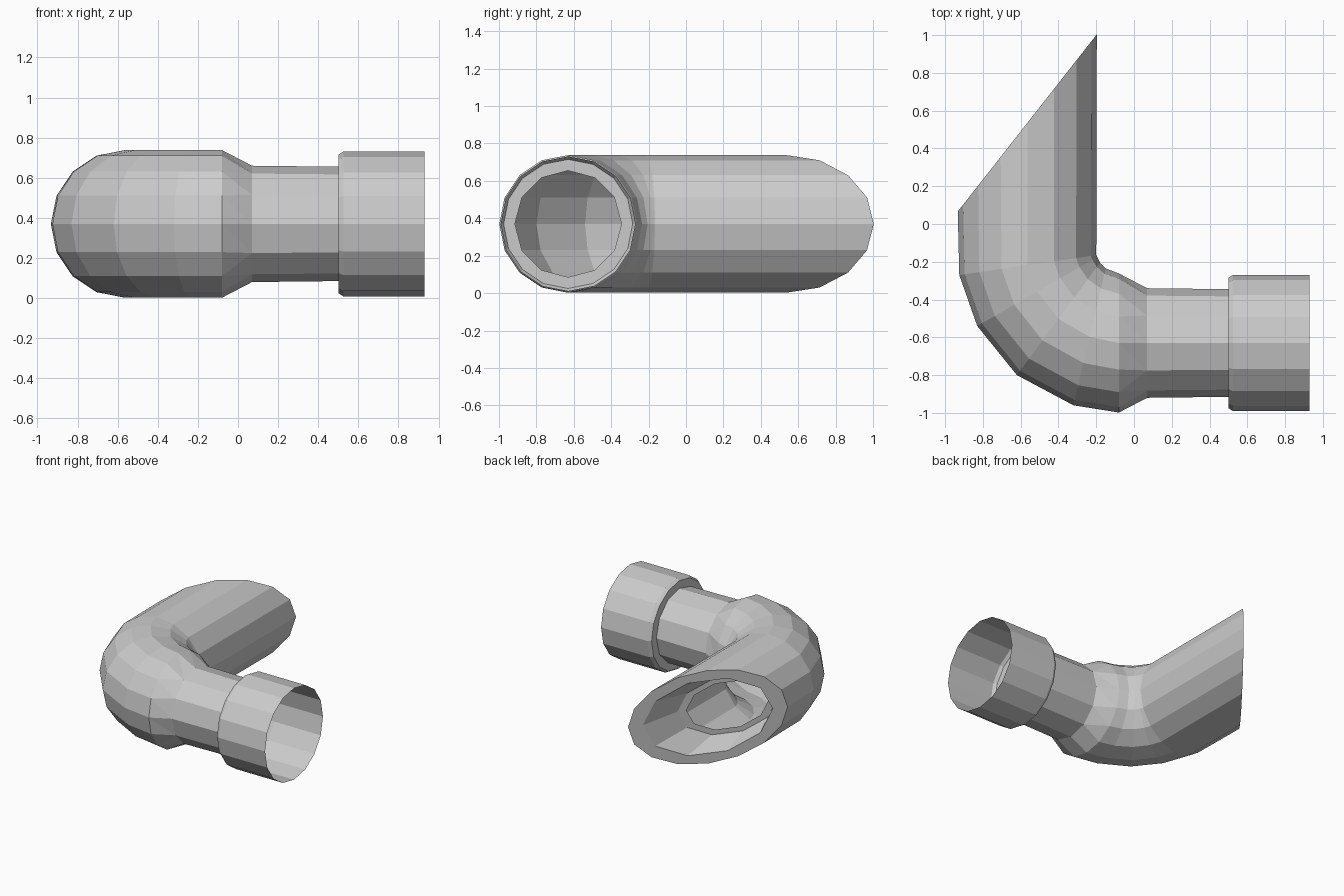
import bpy, bmesh
from math import cos, sin, tau

if "Cube" in bpy.data.objects:
    bpy.data.objects.remove(bpy.data.objects["Cube"])

ZC, R = 0.37, 0.368          # pipe axis height, pipe radius
SLANT = (-1.0, -1.274)       # sideways direction of the oblique mouth


def ring(bm, cx, cy, u, r, n=16):
    """Ring of verts; u points to the outside of the bend (longer = slanted)."""
    return [bm.verts.new((cx + r * cos(tau * i / n) * u[0],
                          cy + r * cos(tau * i / n) * u[1],
                          ZC + r * sin(tau * i / n))) for i in range(n)]


def stitch(bm, a, b):
    """Join two rings, which may have different numbers of sides."""
    n, m = len(a), len(b)
    if n == m:
        for i in range(n):
            j = (i + 1) % n
            bm.faces.new((a[i], a[j], b[j], b[i]))
        return
    i = j = 0
    while i < n or j < m:
        if j >= m or (i < n and (i + 1) / n <= (j + 1) / m):
            bm.faces.new((a[i % n], a[(i + 1) % n], b[j % m]))
            i += 1
        else:
            bm.faces.new((a[i % n], b[(j + 1) % m], b[j % m]))
            j += 1


def loft(name, sections):
    bm = bmesh.new()
    rings = [ring(bm, *s) for s in sections]
    for a, b in zip(rings, rings[1:]):
        stitch(bm, a, b)
    bmesh.ops.recalc_face_normals(bm, faces=bm.faces)
    mesh = bpy.data.meshes.new(name)
    bm.to_mesh(mesh)
    bm.free()
    ob = bpy.data.objects.new(name, mesh)
    bpy.context.collection.objects.link(ob)
    return ob


def across(outer, inner):
    """Bend section from its outermost and innermost points in plan."""
    c = [(o + i) / 2 for o, i in zip(outer, inner)]
    u = [(o - i) / 2 / R for o, i in zip(outer, inner)]
    return (c[0], c[1], u, R)


# Straight slanted pipe, elbow, reducer and narrow neck
S = (0, -1)
loft("elbow_pipe", [
    (-0.565, 0.535, SLANT, R),
    across((-0.925, -0.27), (-0.2, -0.165)),
    across((-0.83, -0.54), (-0.195, -0.175)),
    across((-0.62, -0.80), (-0.18, -0.205)),
    across((-0.32, -0.96), (-0.15, -0.235)),
    (-0.08, -0.63, S, R),
    (0.07, -0.63, S, 0.29, 12),
    (0.50, -0.63, S, 0.285, 12),
])

# Thin-walled socket with a flat shoulder and small chamfer
loft("socket", [
    (0.50, -0.63, S, 0.285, 12),
    (0.50, -0.63, S, 0.345),
    (0.525, -0.63, S, 0.361),
    (0.93, -0.63, S, 0.361),
])

# Lip and stepped lining inside the slanted mouth
loft("mouth_lining", [
    (-0.565, 0.535, SLANT, R),
    (-0.565, 0.535, SLANT, 0.30, 10),
    (-0.565, 0.29, SLANT, 0.23, 10),
    (-0.565, 0.29, SLANT, 0.19, 10),
])
